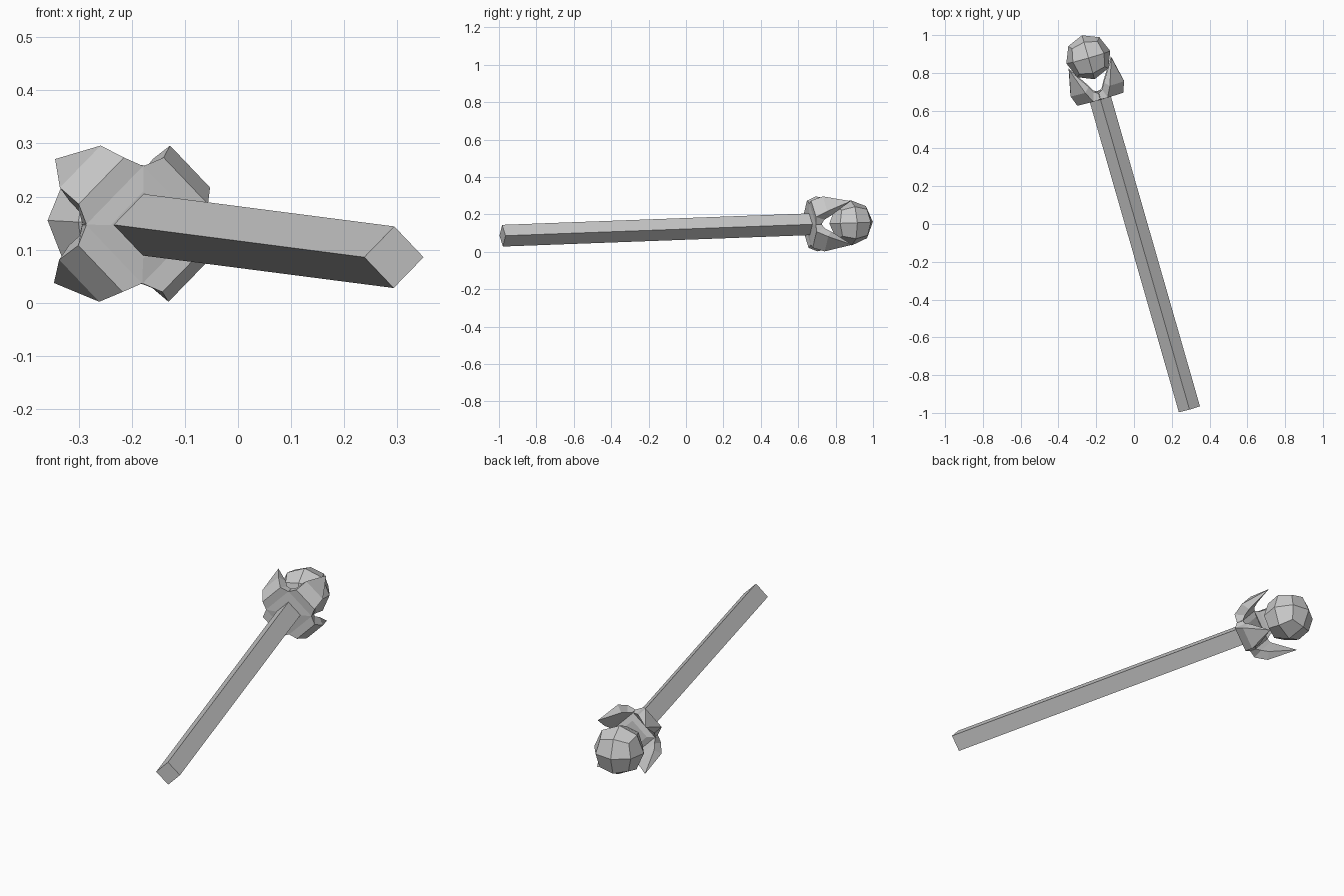
import bpy, bmesh, math
from mathutils import Vector, Matrix

if "Cube" in bpy.data.objects:
    bpy.data.objects.remove(bpy.data.objects["Cube"])

# Local frame: y runs along the shaft, z up, origin at shaft foot
foot = Vector((0.2935, -0.981, 0.086))
neck = Vector((-0.178, 0.66, 0.147))
along = (neck - foot).normalized()
side = along.cross(Vector((0, 0, 1))).normalized()
up = side.cross(along)
FRAME = Matrix((side, along, up)).transposed().to_4x4()
FRAME.translation = foot
L = (neck - foot).length


def finish(name, bm):
    bmesh.ops.recalc_face_normals(bm, faces=bm.faces)
    me = bpy.data.meshes.new(name)
    bm.to_mesh(me)
    bm.free()
    ob = bpy.data.objects.new(name, me)
    ob.matrix_world = FRAME
    bpy.context.collection.objects.link(ob)
    return ob


def square_bar(name, sections):
    """Bar of square sections (half side, position), rolled 45 degrees."""
    bm = bmesh.new()
    rings = []
    for half, y in sections:
        d = half * math.sqrt(2)
        rings.append([bm.verts.new((d * math.cos(k * math.pi / 2), y,
                                    d * math.sin(k * math.pi / 2))) for k in range(4)])
    for a, b in zip(rings, rings[1:]):
        for k in range(4):
            bm.faces.new((a[k], a[(k + 1) % 4], b[(k + 1) % 4], b[k]))
    bm.faces.new(rings[0])
    bm.faces.new(rings[-1])
    return finish(name, bm)


# Shaft and the square hub that carries the claws
square_bar("shaft", [(0.041, 0), (0.041, L + 0.02)])
square_bar("hub", [(0.045, L), (0.079, L + 0.004), (0.079, L + 0.035), (0.05, L + 0.045)])

# Claw stations: outer radius, outer height, inner radius, inner height, half width
STATIONS = [(0.078, 0.004, 0.076, 0.036, 0.078),
            (0.117, 0.002, 0.095, 0.052, 0.062),
            (0.152, 0.060, 0.115, 0.085, 0.056)]
TIP = (0.165, 0.20)


def claw(name, angle):
    bm = bmesh.new()
    rot = Matrix.Rotation(-angle, 3, 'Y')

    def vert(r, h, w):
        return bm.verts.new(rot @ Vector((r, L + h, w)))

    rings = [[vert(ro, ho, -w), vert(ro, ho, w), vert(ri, hi, w), vert(ri, hi, -w)]
             for ro, ho, ri, hi, w in STATIONS]
    for a, b in zip(rings, rings[1:]):
        for k in range(4):
            bm.faces.new((a[k], a[(k + 1) % 4], b[(k + 1) % 4], b[k]))
    bm.faces.new(rings[0])
    tip = vert(*TIP, 0)
    for k in range(4):
        bm.faces.new((rings[-1][k], rings[-1][(k + 1) % 4], tip))
    finish(name, bm)


for i in range(4):
    claw(f"claw_{i + 1}", math.pi / 4 + i * math.pi / 2)

# Faceted orb: once-divided cube pushed out to a sphere
bm = bmesh.new()
bmesh.ops.create_cube(bm, size=2)
bmesh.ops.subdivide_edges(bm, edges=bm.edges[:], cuts=1, use_grid_fill=True)
for v in bm.verts:
    v.co = v.co.normalized() * 0.121 + Vector((0, L + 0.232, 0))
finish("orb", bm)
